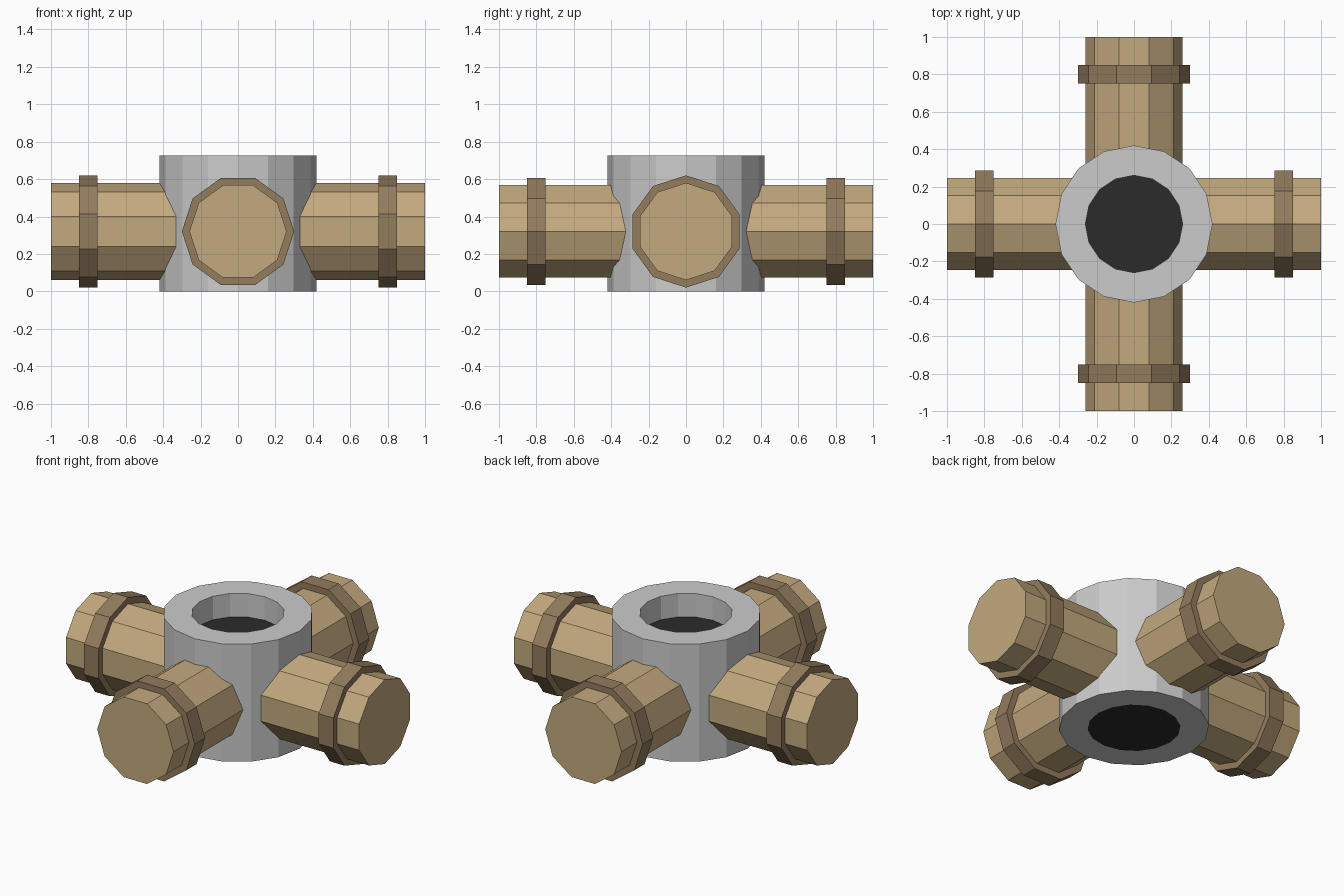
import bpy, bmesh
from math import cos, sin, pi
from mathutils import Matrix

if "Cube" in bpy.data.objects:
    bpy.data.objects.remove(bpy.data.objects["Cube"])


def material(name, rgb):
    m = bpy.data.materials.new(name)
    m.diffuse_color = (*rgb, 1)
    m.use_nodes = True
    m.node_tree.nodes["Principled BSDF"].inputs["Base Color"].default_value = m.diffuse_color
    return m


def add_object(name, bm, mat=None):
    bmesh.ops.recalc_face_normals(bm, faces=bm.faces)
    mesh = bpy.data.meshes.new(name)
    bm.to_mesh(mesh)
    bm.free()
    if mat:
        mesh.materials.append(mat)
    ob = bpy.data.objects.new(name, mesh)
    bpy.context.collection.objects.link(ob)
    return ob


def lathe(name, profile, sides, mat=None, closed=False, matrix=None):
    """Spin (radius, height) points around z; open profiles get end caps."""
    bm = bmesh.new()
    rings = [[bm.verts.new((r * cos(2 * pi * i / sides), r * sin(2 * pi * i / sides), z))
              for i in range(sides)] for r, z in profile]
    pairs = list(zip(rings, rings[1:]))
    if closed:
        pairs.append((rings[-1], rings[0]))
    else:
        bm.faces.new(rings[0])
        bm.faces.new(rings[-1])
    for a, b in pairs:
        for i in range(sides):
            j = (i + 1) % sides
            bm.faces.new((a[i], a[j], b[j], b[i]))
    if matrix:
        bm.transform(matrix)
    return add_object(name, bm, mat)


wood = material("tan", (0.55, 0.40, 0.21))
band = material("brown", (0.29, 0.20, 0.11))
dark = material("dark", (0.024, 0.024, 0.025))

HUB_R, HOLE_R, HUB_H = 0.42, 0.26, 0.725
AXIS_Z = 0.32

# Hollow hub and the dark filling inside it
lathe("hub", [(HUB_R, 0), (HUB_R, HUB_H), (HOLE_R, HUB_H), (HOLE_R, 0)], 16, closed=True)
lathe("hub_core", [(HOLE_R, 0), (HOLE_R, 0.58)], 16, dark)

# Four ten-sided arms, each with a raised band near the tip
for k, side in enumerate(("right", "back", "left", "front")):
    lift = Matrix.Translation((0, 0, AXIS_Z))
    place = lift @ Matrix.Rotation(k * pi / 2, 4, 'Z') @ Matrix.Rotation(pi / 2, 4, 'Y')
    # side arms carry a corner on top, front and back arms a flat
    if k % 2 == 0:
        place = place @ Matrix.Rotation(pi, 4, 'Z')
    else:
        place = place @ Matrix.Rotation(pi / 2, 4, 'Z')
    lathe(side + "_arm", [(0.26, 0.30), (0.26, 1.0)], 10, wood, matrix=place)
    lathe(side + "_band", [(0.30, 0.75), (0.30, 0.85), (0.25, 0.85), (0.25, 0.75)], 10,
          band, closed=True, matrix=place)
